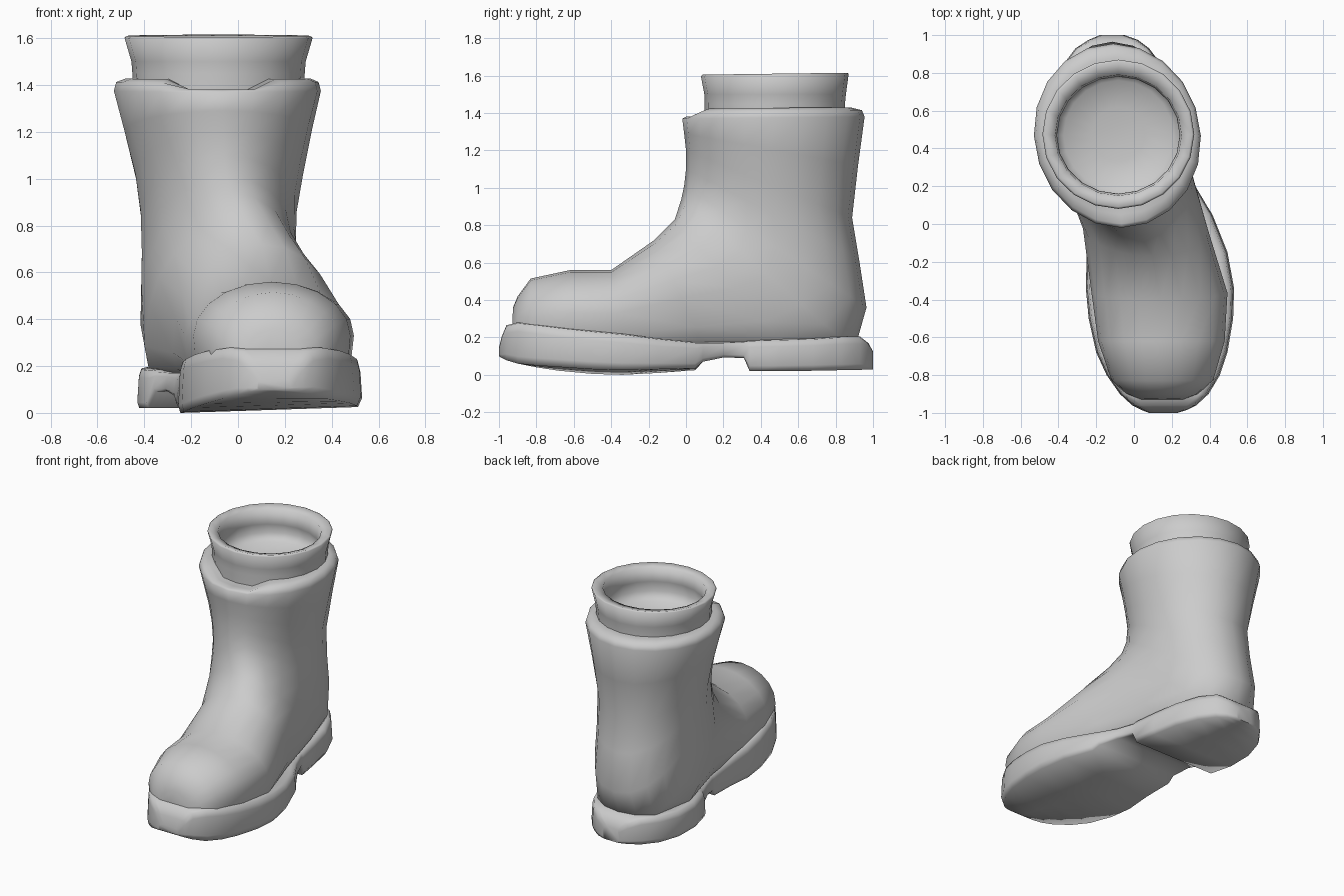
import bpy, bmesh
from math import sin, cos, pi, radians


def loft(name, rings, cap_start=True, cap_end=True, angle=80, hidden_below=None):
    """Skin a list of equal-length point rings into one smooth object."""
    bm = bmesh.new()
    vr = [[bm.verts.new(p) for p in r] for r in rings]
    n = len(vr[0])
    for a, b in zip(vr, vr[1:]):
        for i in range(n):
            j = (i + 1) % n
            bm.faces.new((a[i], a[j], b[j], b[i]))
    if cap_start:
        bm.faces.new(vr[0][::-1])
    if cap_end:
        bm.faces.new(vr[-1])
    bmesh.ops.recalc_face_normals(bm, faces=bm.faces)
    if hidden_below is not None:
        buried = [f for f in bm.faces if all(v.co.z < hidden_below for v in f.verts)]
        bmesh.ops.delete(bm, geom=buried, context='FACES')
    me = bpy.data.meshes.new(name)
    bm.to_mesh(me)
    bm.free()
    ob = bpy.data.objects.new(name, me)
    bpy.context.collection.objects.link(ob)
    bpy.ops.object.select_all(action='DESELECT')
    ob.select_set(True)
    bpy.context.view_layer.objects.active = ob
    bpy.ops.object.shade_smooth_by_angle(angle=radians(angle))
    return ob


def spow(v, e):
    return (abs(v) ** e) * (1 if v >= 0 else -1)


def ring(front, back, xf, xb, hw, e=1.0, dip=0.0, n=20):
    """Oval between a front/top point and a back/bottom point (y, z).
    e squares off the back half, dip lowers the front edge."""
    pts = []
    for i in range(n):
        t = 2 * pi * i / n
        c, s = cos(t), sin(t)
        k = 1.0 if c >= 0 else e
        c, s = spow(c, k), spow(s, k)
        f = (1 + c) / 2
        pts.append((xb + (xf - xb) * f + hw * s,
                    back[0] + (front[0] - back[0]) * f,
                    back[1] + (front[1] - back[1]) * f - (dip if c > 0.9 else 0)))
    return pts


# Upper: rings fan from the toe, round the heel, and up the shaft
upper = [
    ((-.925, .36), (-.935, .12), .15, .15, .115, .7),
    ((-.90, .42), (-.90, .10), .15, .15, .19, .65),
    ((-.83, .515), (-.82, .10), .15, .15, .27, .6),
    ((-.62, .56), (-.62, .10), .145, .145, .335, .6),
    ((-.40, .56), (-.33, .10), .14, .13, .36, .6),
    ((-.17, .72), (.12, .10), .10, .02, .33, .6),
    ((-.06, .83), (.58, .10), .03, -.10, .342, .6),
    ((-.025, .94), (.90, .13), -.03, -.12, .337, .8),
    ((-.01, 1.01), (.965, .36), -.05, -.115, .328, .92),
    ((.0, 1.1), (.925, .62), -.06, -.105, .333, .97),
    ((.0, 1.2), (.888, .84), -.06, -.10, .358),
    ((-.01, 1.29), (.92, 1.12), -.065, -.105, .4),
    # rolled collar with a dip at the front
    ((-.02, 1.37), (.955, 1.38), -.066, -.11, .442),
    ((.0, 1.41), (.94, 1.415), -.066, -.11, .432, 1, .03),
    ((.05, 1.425), (.88, 1.43), -.07, -.10, .395, 1, .05),
    ((.105, 1.425), (.845, 1.43), -.085, -.085, .36, 1, .05),
]
loft("boot_upper", [ring(*r) for r in upper], cap_end=False, hidden_below=.125)

# Lining cuff: flared outer wall, rim, inner wall and shallow floor
cuff = [
    ((.10, 1.36), (.85, 1.41), .365),
    ((.10, 1.45), (.85, 1.45), .368),
    ((.098, 1.50), (.855, 1.50), .372),
    ((.08, 1.595), (.87, 1.61), .402),
    ((.09, 1.605), (.86, 1.615), .39),
    ((.15, 1.59), (.79, 1.60), .335),
    ((.16, 1.50), (.78, 1.50), .325),
    ((.13, 1.42), (.81, 1.43), .345),
    ((.18, 1.37), (.76, 1.39), .29),
    ((.33, 1.34), (.62, 1.36), .14),
]
loft("lining_cuff", [ring(f, b, -.083, -.083, w) for f, b, w in cuff], cap_start=False)


def sole_section(y, xl, xr, zb, zt, tilt=0.0):
    """Cross-section of the sole: flat tread, upright side, tucked-in lip."""
    w, h = xr - xl, zt - zb
    i = min(.035, w * .2)
    return [(xl + .25 * i, y, zb), ((xl + xr) / 2, y, zb + tilt / 2),
            (xr - .5 * i, y, zb + tilt), (xr, y, zb + tilt + .18 * h),
            (xr - .2 * i, y, zb + .8 * h), (xr - .5 * i, y, zt),
            (xr - 1.4 * i, y, zt + .005), (xl + 1.4 * i, y, zt + .005),
            (xl + .5 * i, y, zt), (xl + .2 * i, y, zb + .8 * h),
            (xl, y, zb + .15 * h)]


# Sole: tread under the ball, raised arch, then heel block
sole = [
    (-1.0, .08, .23, .10, .14), (-.985, .04, .28, .09, .20),
    (-.96, -.01, .33, .078, .26), (-.90, -.075, .395, .06, .275),
    (-.80, -.145, .455, .04, .265, .01), (-.68, -.20, .495, .022, .25, .02),
    (-.50, -.24, .525, .005, .23, .025), (-.34, -.255, .53, 0, .215, .025),
    (-.15, -.25, .495, .01, .19, .02), (.05, -.265, .415, .025, .17, .01),
    (.09, -.275, .39, .07, .17), (.20, -.31, .325, .093, .17),
    (.31, -.36, .28, .09, .175), (.34, -.39, .28, .02, .18),
    (.50, -.43, .255, .02, .185), (.68, -.43, .22, .022, .19),
    (.83, -.385, .155, .025, .2), (.93, -.31, .08, .027, .2),
    (.975, -.24, .02, .028, .165), (1.0, -.18, -.05, .03, .12),
]
loft("sole", [sole_section(*s) for s in sole])
